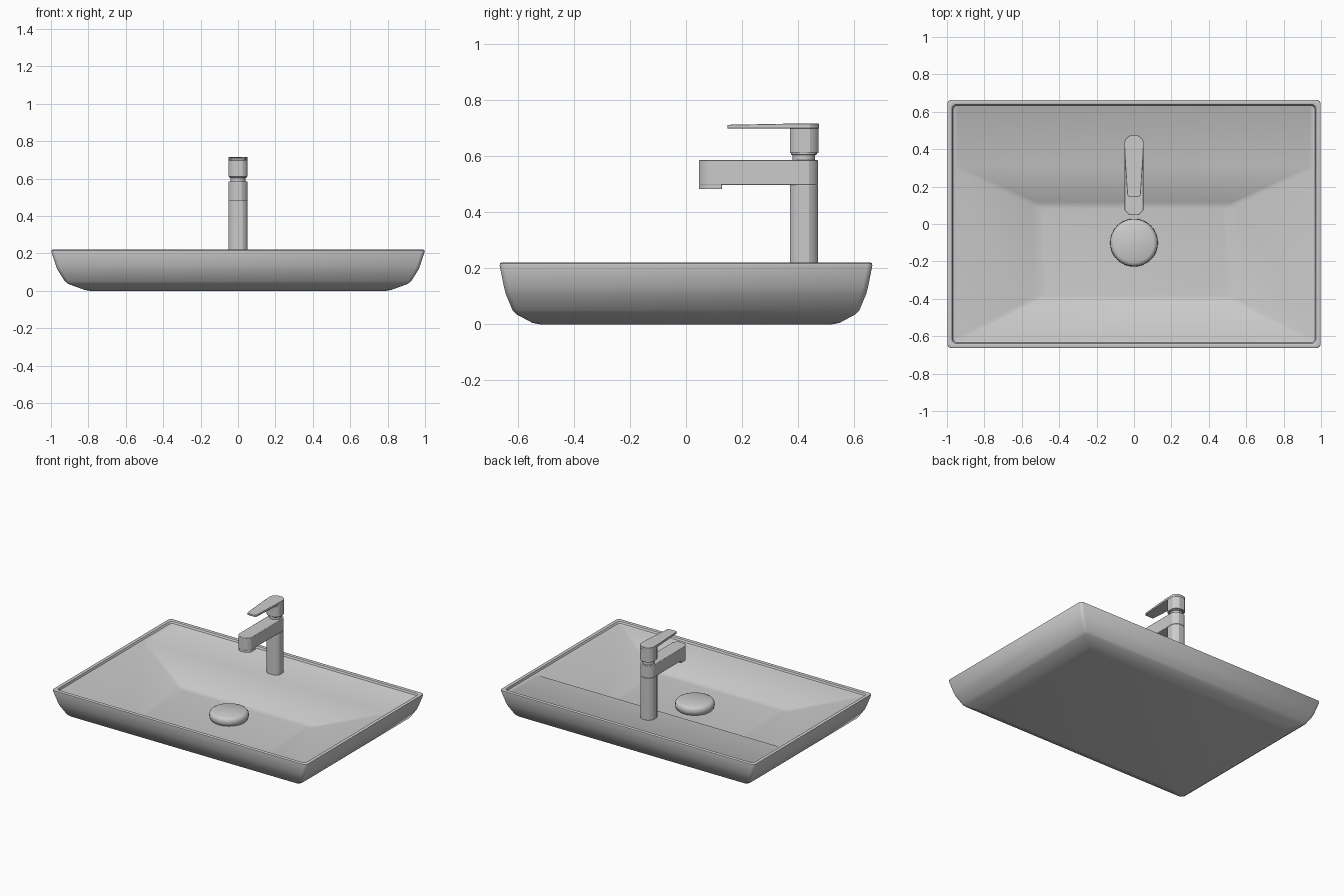
import bpy, bmesh, math
from mathutils import Vector

if "Cube" in bpy.data.objects:
    bpy.data.objects.remove(bpy.data.objects["Cube"])


def rounded(corners, radii, seg=3):
    """Closed outline with each corner softened by a small curve."""
    pts, n = [], len(corners)
    for i in range(n):
        c = Vector(corners[i])
        d0 = (Vector(corners[i - 1]) - c).normalized()
        d1 = (Vector(corners[(i + 1) % n]) - c).normalized()
        a, b = c + d0 * radii[i], c + d1 * radii[i]
        for k in range(seg + 1):
            t = k / seg
            pts.append(a * (1 - t) ** 2 + c * 0.8 * t * (1 - t) + (a + b) * 0.6 * t * (1 - t) + b * t ** 2)
    return pts


def box_outline(x, y0, y1, rf, rb=None):
    rb = rf if rb is None else rb
    return rounded([(-x, y0), (x, y0), (x, y1), (-x, y1)], [rf, rf, rb, rb])


def loft(name, rings, bevel=0.0, angle=30):
    """Join matching outlines, each given as (points, z), and cap both ends."""
    bm = bmesh.new()
    loops = [[bm.verts.new((p[0], p[1], z)) for p in pts] for pts, z in rings]
    n = len(loops[0])
    for a, b in zip(loops, loops[1:]):
        for i in range(n):
            j = (i + 1) % n
            bm.faces.new((a[i], a[j], b[j], b[i]))
    bm.faces.new(loops[0][::-1])
    bm.faces.new(loops[-1])
    bmesh.ops.recalc_face_normals(bm, faces=bm.faces)
    me = bpy.data.meshes.new(name)
    bm.to_mesh(me)
    bm.free()
    ob = bpy.data.objects.new(name, me)
    bpy.context.collection.objects.link(ob)
    if bevel:
        m = ob.modifiers.new("soft_edges", "BEVEL")
        m.width, m.segments, m.limit_method = bevel, 2, "ANGLE"
        m.angle_limit = math.radians(40)
    bpy.ops.object.select_all(action="DESELECT")
    ob.select_set(True)
    bpy.context.view_layer.objects.active = ob
    bpy.ops.object.shade_smooth_by_angle(angle=math.radians(angle))
    return ob


def prism(name, outline, z0, z1, bevel=0.003):
    return loft(name, [(outline, z0), (outline, z1)], bevel)


def circle(r, y, n):
    return [(r * math.cos(2 * math.pi * i / n), y + r * math.sin(2 * math.pi * i / n)) for i in range(n)]


# Basin: outer shell, rim, rear deck, sloped bowl: half width, front y, back y, z
basin = [
    (0.79, -0.52, 0.52, 0.0), (0.82, -0.547, 0.547, 0.005),
    (0.905, -0.605, 0.605, 0.036), (0.925, -0.618, 0.618, 0.05),
    (0.963, -0.643, 0.643, 0.11), (0.972, -0.648, 0.648, 0.13),
    (0.998, -0.664, 0.664, 0.21), (0.997, -0.663, 0.663, 0.217), (0.992, -0.658, 0.658, 0.22),
    (0.979, -0.645, 0.645, 0.22), (0.973, -0.639, 0.639, 0.217),
    (0.968, -0.634, 0.634, 0.204), (0.96, -0.628, 0.628, 0.2),
    (0.955, -0.624, 0.31, 0.2),
    (0.55, -0.418, 0.119, 0.075), (0.52, -0.4, 0.1, 0.067), (0.49, -0.385, 0.085, 0.065),
]
loft("basin", [(box_outline(x, y0, y1, 0.018), z) for x, y0, y1, z in basin], angle=32)

# Drain cap
cap = [(0.112, 0.06), (0.124, 0.075), (0.128, 0.09), (0.126, 0.108), (0.118, 0.119), (0.106, 0.125)]
loft("drain_cap", [(circle(r, -0.1, 32), z) for r, z in cap], angle=40)

# Tap column and spout with a lowered outlet tip
prism("tap_column", box_outline(0.05, 0.37, 0.47, 0.025, 0.032), 0.19, 0.498)
prism("spout", box_outline(0.05, 0.047, 0.47, 0.03, 0.032), 0.497, 0.586)
prism("spout_outlet", box_outline(0.05, 0.047, 0.128, 0.03, 0.003), 0.482, 0.499, 0)

# Neck between spout and handle
loft("handle_neck", [(circle(r, 0.42, 24), z) for r, z in
                     [(0.04, 0.58), (0.04, 0.603), (0.046, 0.605), (0.046, 0.615)]])

# Handle head and tapered lever
prism("handle_head", box_outline(0.05, 0.37, 0.473, 0.025, 0.032), 0.61, 0.7, 0.002)
lever_shape = [(-0.035, 0.147), (0.035, 0.147), (0.051, 0.39), (0.051, 0.474), (-0.051, 0.474), (-0.051, 0.39)]
lever = prism("lever", rounded(lever_shape, [0.008, 0.008, 0.03, 0.032, 0.032, 0.03]), 0.698, 0.715, 0.002)
for v in lever.data.vertices:
    if v.co.y < 0.3 and v.co.z > 0.71:
        v.co.z -= 0.004
